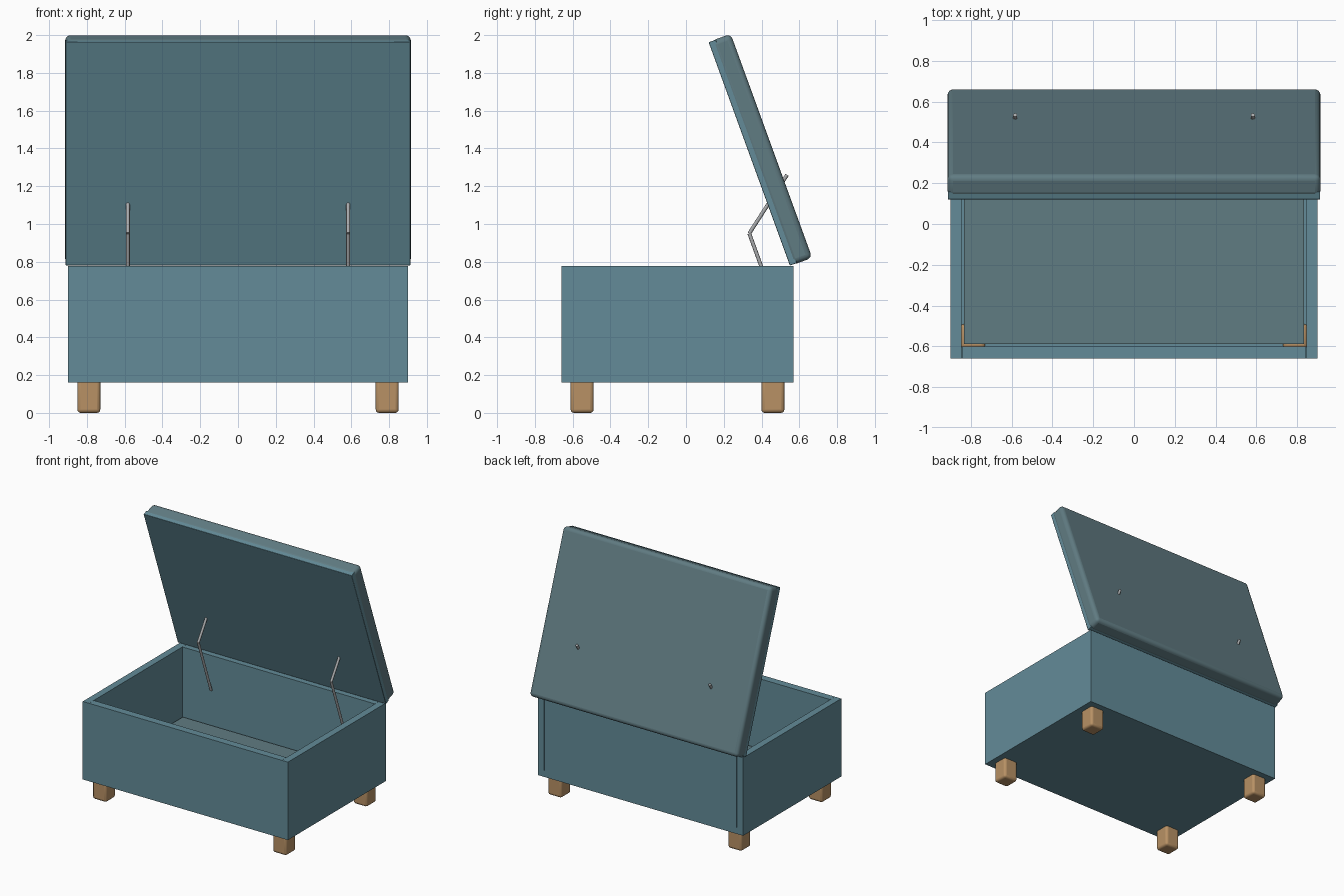
import bpy
import math
from mathutils import Vector, Matrix

if "Cube" in bpy.data.objects:
    bpy.data.objects.remove(bpy.data.objects["Cube"])


def material(name, rgb):
    m = bpy.data.materials.new(name)
    m.diffuse_color = (*rgb, 1)
    m.use_nodes = True
    m.node_tree.nodes["Principled BSDF"].inputs["Base Color"].default_value = m.diffuse_color
    return m


TEAL = material("teal_fabric", (0.125, 0.26, 0.315))
SLATE = material("slate_fabric", (0.118, 0.2, 0.225))
WOOD = material("oak", (0.48, 0.285, 0.13))
STEEL = material("steel", (0.4, 0.41, 0.42))


def box(name, lo, hi, mat, bevel=0, segments=3, frame=None):
    """Box between two corners, optionally bevelled and placed in a frame."""
    lo, hi = Vector(lo), Vector(hi)
    bpy.ops.mesh.primitive_cube_add(size=1)
    ob = bpy.context.object
    ob.name = name
    ob.data.transform(Matrix.Diagonal((*(hi - lo), 1)))
    centre = Matrix.Translation((lo + hi) / 2)
    ob.matrix_world = frame @ centre if frame else centre
    ob.data.materials.append(mat)
    if bevel:
        mod = ob.modifiers.new("rounded", "BEVEL")
        mod.width = bevel
        mod.segments = segments
        bpy.ops.object.shade_smooth_by_angle(angle=math.radians(40))


def rod(name, a, b, radius, mat):
    """Cylinder between two points."""
    a, b = Vector(a), Vector(b)
    bpy.ops.mesh.primitive_cylinder_add(vertices=12, radius=radius, depth=(b - a).length,
                                        location=(a + b) / 2)
    ob = bpy.context.object
    ob.name = name
    ob.rotation_euler = (b - a).to_track_quat("Z", "Y").to_euler()
    ob.data.materials.append(mat)
    bpy.ops.object.shade_smooth_by_angle(angle=math.radians(40))


# Storage box: base, side walls, and front/back walls with a fine seam
W, IN, FRONT, BACK, WALL = 0.90, 0.845, -0.66, 0.57, 0.06
Z0, Z1, Z2 = 0.16, 0.21, 0.778
box("base", (-W, FRONT, Z0), (W, BACK, Z1), TEAL)
box("front_wall", (-IN + 0.001, FRONT, Z1), (IN - 0.001, FRONT + WALL, Z2), TEAL)
box("back_wall", (-IN + 0.001, BACK - WALL, Z1), (IN - 0.001, BACK, Z2), TEAL)
for s, side in ((-1, "left"), (1, "right")):
    xs = sorted((s * IN, s * W))
    box(side + "_wall", (xs[0], FRONT, Z1), (xs[1], BACK, Z2), TEAL)

# Loose floor panel inside, with a small gap to the walls
box("inner_floor", (-0.833, -0.588, Z1), (0.833, 0.498, 0.23), SLATE)

# Wooden legs, reaching up through the base
for s, side in ((-1, "left"), (1, "right")):
    for y, end in ((-0.55, "front"), (0.46, "back")):
        x = s * 0.79
        box(f"{end}_{side}_leg", (x - 0.061, y - 0.061, 0), (x + 0.061, y + 0.061, 0.222),
            WOOD, 0.018)

# Open lid: local -y runs up the lid, local z points out of its padded side
hinge = Matrix.Translation((0, 0.55, 0.78)) @ Matrix.Rotation(math.radians(-70), 4, "X")
LEN = 1.26
box("lid_board", (-0.913, -LEN + 0.002, 0), (0.913, 0, 0.04), TEAL, 0.003, 2, hinge)
box("lid_cushion", (-0.915, -LEN, 0.012), (0.915, 0.002, 0.125), SLATE, 0.028, 4, hinge)

# Folding lid stays, running from the back wall through the lid
for s, side in ((-1, "left"), (1, "right")):
    x = s * 0.583
    low, elbow, top = (x, 0.495, 0.51), (x, 0.335, 0.95), (x, 0.535, 1.26)
    rod(side + "_lower_stay", low, elbow, 0.01, STEEL)
    rod(side + "_upper_stay", elbow, top, 0.01, STEEL)
